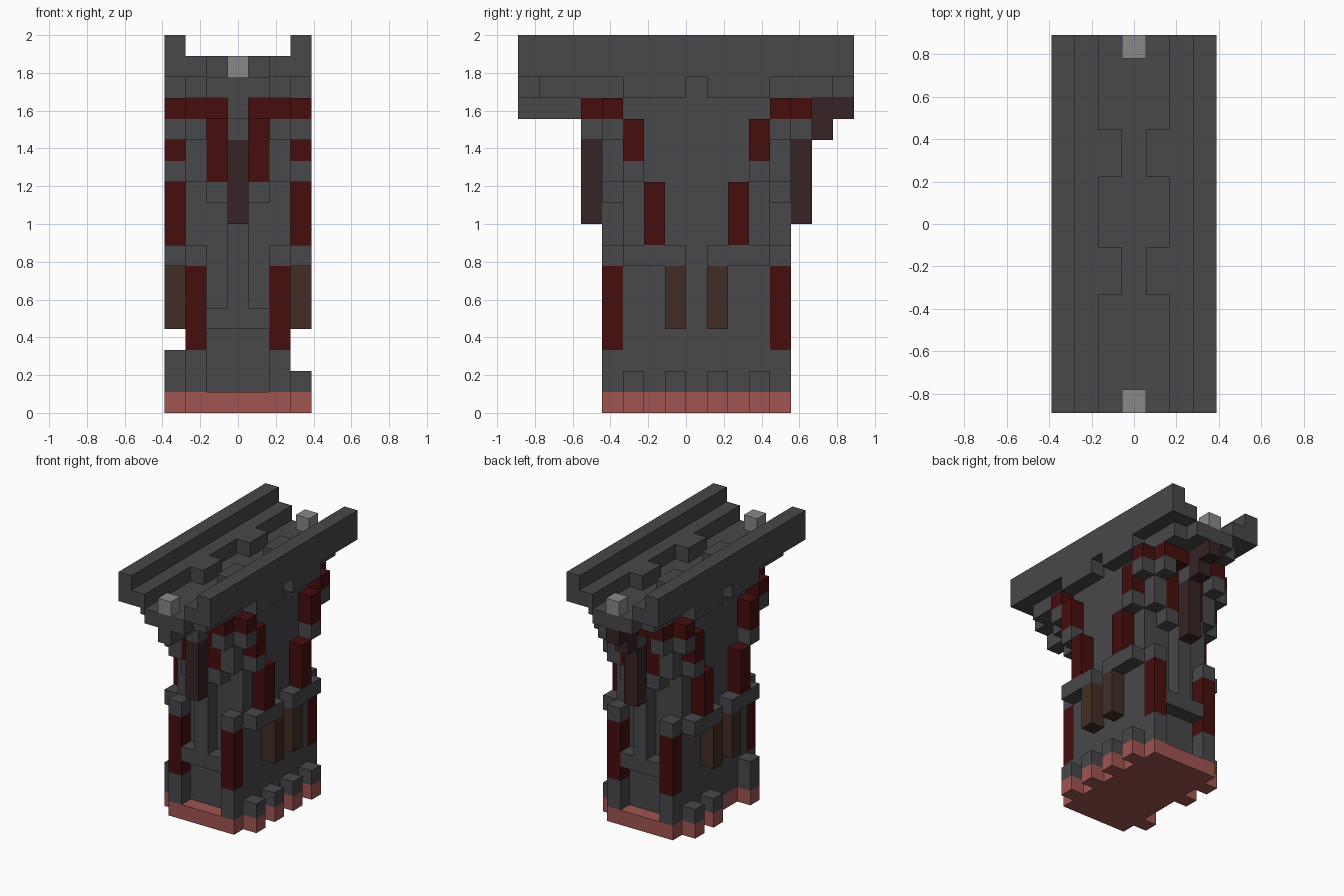
import bpy
import bmesh
from mathutils import Vector

if "Cube" in bpy.data.objects:
    bpy.data.objects.remove(bpy.data.objects["Cube"])

U = 1 / 9                       # edge of one block
COLORS = {
    "dark_stone": (0.065, 0.065, 0.071),
    "deep_red": (0.061, 0.004, 0.004),
    "dark_wood": (0.038, 0.017, 0.018),
    "brown_wood": (0.054, 0.027, 0.018),
    "pink_brick": (0.35, 0.09, 0.083),
    "light_stone": (0.25, 0.25, 0.25),
}
materials = {}
for name, rgb in COLORS.items():
    mat = bpy.data.materials.new(name)
    mat.use_nodes = True
    mat.diffuse_color = (*rgb, 1)
    bsdf = mat.node_tree.nodes["Principled BSDF"]
    bsdf.inputs["Base Color"].default_value = (*rgb, 1)
    bsdf.inputs["Roughness"].default_value = 0.9
    materials[name] = mat

cells = {}                      # grid cell -> part name
part_material = {}


def span(v):
    """One index, or an inclusive (first, last) pair."""
    return range(v[0], v[1] + 1) if isinstance(v, tuple) else (v,)


def fill(part, material, xs, ys, zs, flip_x=True, flip_y=True):
    """Fill a box of blocks, mirrored across the body's two middle planes."""
    part_material[part] = material
    for x in span(xs):
        for y in span(ys):
            for z in span(zs):
                for mx in {x, 6 - x if flip_x else x}:
                    for my in {y, 16 - y if flip_y else y}:
                        cells[mx, my, z] = part


# Base slab and its teeth
fill("base", "pink_brick", (1, 5), (4, 12), 0)
for y in (5, 7, 9, 11):
    for x in (0, 6):
        if (x, y) == (0, 7):
            continue
        fill("base", "pink_brick", x, y, 0, False, False)
        fill("base_teeth", "dark_stone", x, y, 1, False, False)
fill("base_teeth", "dark_stone", 0, 5, 2, False, False)

# Tower core, with the ridge on the end walls
fill("tower_core", "dark_stone", (1, 5), (5, 11), (1, 14))
fill("end_ledge", "dark_stone", (2, 4), 4, 4)
fill("end_ridge", "dark_stone", 3, 4, (5, 14))

# Corner pillars with red inlays
fill("corner_pillars", "dark_stone", 5, 4, (1, 7))
fill("pillar_inlays", "deep_red", 5, 4, (3, 6))

# Side brackets, hanging wood and climbing red struts
fill("side_brackets", "dark_stone", 6, (5, 7), 7)
fill("side_hangings", "brown_wood", 6, 7, (4, 6))
fill("lower_struts", "deep_red", 6, 6, (8, 10))
fill("strut_joints", "dark_stone", 6, 5, 11)
fill("upper_struts", "deep_red", 6, 5, (12, 13))
fill("strut_joints", "dark_stone", 6, 4, 13)

# Flared head on both ends
fill("head_corbels", "dark_stone", 4, 4, 10)
fill("head_corbels", "dark_stone", 5, 4, (11, 14))
fill("head_corbels", "dark_stone", 5, 3, 13)
fill("head_corbels", "dark_stone", 4, 4, 14)
fill("head_corbels", "dark_stone", 3, 3, (13, 14))
fill("head_struts", "deep_red", 4, 4, (11, 13))
fill("head_band", "deep_red", 6, 4, 14)
fill("head_band", "deep_red", (4, 5), 3, 14)
fill("end_hangings", "dark_wood", 3, 3, (9, 12))

# Cantilevers under the deck
fill("front_cantilever", "dark_stone", 3, (0, 2), 14, False, False)
fill("back_cantilever", "dark_wood", 3, (14, 15), 14, False, False)
fill("back_cantilever", "dark_wood", 3, 14, 13, False, False)

# Deck, its kerbs and parapet beams
fill("deck", "dark_stone", (2, 4), (0, 15), 15, True, False)
fill("deck", "dark_stone", 5, (1, 14), 15, True, False)
fill("deck", "dark_stone", 6, (5, 7), 15)
fill("kerbs", "dark_stone", 5, (0, 15), 16, True, False)
for first in (5, 10):
    fill("kerbs", "dark_stone", 4, (first, first + 1), 16, True, False)
fill("parapets", "dark_stone", 6, (0, 15), (16, 17), True, False)
for y in (0, 15):
    fill("end_stones", "light_stone", 3, y, 16, False, False)


def build(part):
    """Skin one part with its exposed faces and merge the flat ones."""
    bm = bmesh.new()
    verts = {}

    def vert(p):
        key = tuple(round(c) for c in p)
        if key not in verts:
            x, y, z = key
            verts[key] = bm.verts.new(((x - 3.5) * U, (y - 8) * U, z * U))
        return verts[key]

    for cell, owner in cells.items():
        if owner != part:
            continue
        for axis in range(3):
            for sign in (-1, 1):
                n, a, b = Vector(), Vector(), Vector()
                n[axis] = sign
                a[(axis + 1) % 3] = 0.5
                b[(axis + 2) % 3] = 0.5 * sign
                if tuple(int(c + d) for c, d in zip(cell, n)) in cells:
                    continue
                mid = Vector(cell) + Vector((0.5, 0.5, 0.5)) + n / 2
                corners = (mid - a - b, mid + a - b, mid + a + b, mid - a + b)
                bm.faces.new([vert(p) for p in corners])
    bmesh.ops.dissolve_limit(bm, angle_limit=0.01, verts=bm.verts[:], edges=bm.edges[:])
    mesh = bpy.data.meshes.new(part)
    bm.to_mesh(mesh)
    bm.free()
    mesh.materials.append(materials[part_material[part]])
    bpy.context.collection.objects.link(bpy.data.objects.new(part, mesh))


for part in part_material:
    build(part)
